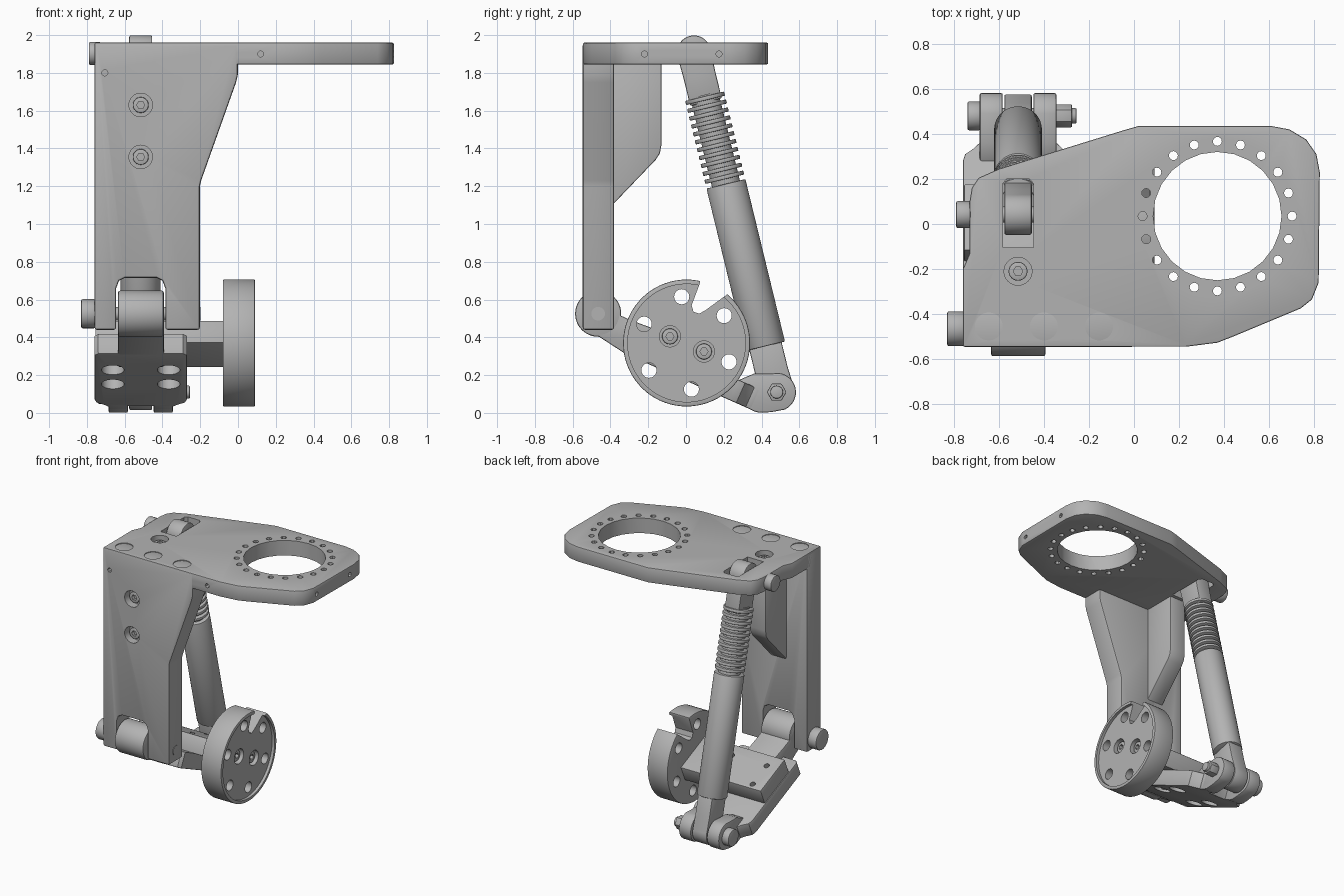
import bpy, bmesh
from math import sin, cos, pi, radians
from mathutils import Matrix, Vector

if "Cube" in bpy.data.objects:
    bpy.data.objects.remove(bpy.data.objects["Cube"])

grey = bpy.data.materials.new("machined_grey")
grey.use_nodes = True
grey.diffuse_color = (0.45, 0.45, 0.45, 1)
grey.node_tree.nodes["Principled BSDF"].inputs["Base Color"].default_value = grey.diffuse_color

# Helpers ------------------------------------------------------------------
def place(axis, p, d):
    return Vector({"x": (d, *p), "y": (p[0], d, p[1]), "z": (*p, d)}[axis])

def add_prism(bm, axis, pts, lo, hi):
    a = [bm.verts.new(place(axis, p, lo)) for p in pts]
    b = [bm.verts.new(place(axis, p, hi)) for p in pts]
    n = len(pts)
    bm.faces.new(a)
    bm.faces.new(b[::-1])
    for i in range(n):
        j = (i + 1) % n
        bm.faces.new((a[i], b[i], b[j], a[j]))

def ring(c, r, n=32, start=0.0, sweep=2 * pi):
    return [(c[0] + r * cos(start + sweep * i / n), c[1] + r * sin(start + sweep * i / n)) for i in range(n)]

def make(name, solids, matrix=None, bevel=0.0, cuts=()):
    """Build an object from prisms (axis, points, low, high), then bevel and cut it."""
    def build(label, parts):
        bm = bmesh.new()
        for s in parts:
            add_prism(bm, *s)
        bmesh.ops.recalc_face_normals(bm, faces=bm.faces)
        if matrix:
            bm.transform(matrix)
        me = bpy.data.meshes.new(label)
        bm.to_mesh(me)
        bm.free()
        ob = bpy.data.objects.new(label, me)
        bpy.context.collection.objects.link(ob)
        return ob
    ob = build(name, solids)
    if bevel:
        m = ob.modifiers.new("edge", "BEVEL")
        m.width, m.segments, m.limit_method, m.angle_limit = bevel, 2, "ANGLE", radians(50)
    cutters = []
    for i, group in enumerate(cuts):
        c = build(f"{name}_cutter_{i}", group)
        c.hide_render = True
        m = ob.modifiers.new("cut", "BOOLEAN")
        m.object, m.operation, m.solver = c, "DIFFERENCE", "EXACT"
        cutters.append(c)
    if ob.modifiers:
        bpy.context.view_layer.update()
        dg = bpy.context.evaluated_depsgraph_get()
        me = bpy.data.meshes.new_from_object(ob.evaluated_get(dg))
        ob.modifiers.clear()
        ob.data = me
        for c in cutters:
            bpy.data.objects.remove(c)
    ob.data.materials.clear()
    ob.data.materials.append(grey)
    bpy.ops.object.select_all(action="DESELECT")
    ob.select_set(True)
    bpy.context.view_layer.objects.active = ob
    bpy.ops.object.shade_smooth_by_angle(angle=radians(30))
    return ob

def cyl(name, axis, c, r, lo, hi, n=32, bevel=0.0, cuts=()):
    return make(name, [(axis, ring(c, r, n), lo, hi)], bevel=bevel, cuts=cuts)

def screw(name, axis, c, lo, hi, outer, r=0.042):
    """Cap screw with a hex socket on the side of the depth value outer."""
    s = 1 if outer == hi else -1
    ends = sorted((outer - s * 0.025, outer + s * 0.02))
    cyl(name, axis, c, r, lo, hi, 24, 0.006, [[(axis, ring(c, 0.021, 6), *ends)]])

MID = -0.515                                   # centre line of the linkage

# Top plate with ring flange -----------------------------------------------
flange = (0.37, 0.035)
outline = [(-0.76, -0.545), (0.23, -0.545), (0.37, -0.527), (0.44, -0.5), (0.74, -0.375), (0.79, -0.335),
           (0.82, -0.26), (0.825, 0.23), (0.81, 0.31), (0.765, 0.375), (0.69, 0.42), (0.61, 0.435),
           (0.02, 0.435), (-0.05, 0.415), (-0.6, 0.245), (-0.69, 0.205), (-0.72, 0.16), (-0.73, 0.1),
           (-0.73, -0.13), (-0.76, -0.2)]
top_screws = [(MID, -0.21), (-0.645, -0.455), (-0.4, -0.455), (-0.155, -0.455)]
slot = [(-0.582, -0.105), (-0.447, -0.105), (-0.447, 0.18), (-0.465, 0.2), (-0.565, 0.2), (-0.582, 0.18)]
holes = [("z", ring(flange, 0.285, 24), 1.7, 2.1), ("z", slot, 1.7, 2.1)]
holes += [("z", ring(c, 0.02, 12), 1.7, 2.1) for c in ring(flange, 0.332, 20)]
holes += [("z", ring(c, 0.062), 1.9, 2.1) for c in top_screws]
holes += [("x", ring((y, 1.9), 0.016, 12), 0.76, 0.9) for y in (-0.22, 0.175)]
holes += [("y", ring((0.12, 1.9), 0.016, 12), -0.6, -0.5)]
make("top_plate", [("z", outline, 1.845, 1.96)], bevel=0.007, cuts=[holes])
for i, c in enumerate(top_screws):
    screw(f"top_screw_{i}", "z", c, 1.88, 1.935, 1.935)

# Front upright with forked foot -------------------------------------------
front = [(-0.76, 1.955), (-0.001, 1.955), (-0.001, 1.79), (-0.01, 1.75), (-0.195, 1.23), (-0.202, 1.2),
         (-0.202, 0.44), (-0.385, 0.44), (-0.385, 0.66), (-0.4, 0.7), (-0.43, 0.715), (-0.6, 0.715),
         (-0.63, 0.7), (-0.645, 0.66), (-0.645, 0.44), (-0.76, 0.44)]
front_screws = [(MID, 1.63), (MID, 1.355)]
holes = [("y", ring(c, 0.062), -0.7, -0.485) for c in front_screws]
holes.append(("y", ring((-0.705, 1.8), 0.016, 12), -0.7, -0.5))
make("front_upright", [("y", front, -0.547, -0.38)], bevel=0.012, cuts=[holes])
for i, c in enumerate(front_screws):
    screw(f"front_screw_{i}", "y", c, -0.52, -0.46, -0.52)
make("stiffening_rib", [("x", [(-0.39, 1.1), (-0.16, 1.34), (-0.138, 1.375), (-0.13, 1.42), (-0.13, 1.85),
                               (-0.39, 1.85)], MID - 0.068, MID + 0.068)], bevel=0.008)

# Front hinge ---------------------------------------------------------------
hub = (-0.465, 0.525)
cyl("hinge_knuckle", "x", hub, 0.122, -0.635, -0.393, 48, 0.01)
cyl("hinge_pin", "x", hub, 0.036, -0.78, -0.198)
cyl("hinge_bolt_head", "x", (-0.465, 0.525), 0.077, -0.83, -0.755, 32, 0.008)
make("hinge_arm", [("x", [(-0.515, 0.416), (-0.46, 0.403), (-0.32, 0.312), (-0.1, 0.24), (-0.1, 0.42),
                          (-0.29, 0.49), (-0.345, 0.515), (-0.38, 0.6), (-0.465, 0.6)], -0.635, -0.393)], bevel=0.008)

# Sloping carrier: slab, cross bar, fork -----------------------------------
tilt = Matrix.Translation((0, 0.005, 0.365)) @ Matrix.Rotation(radians(-24), 4, "X")
half = [(0.225, -0.275), (0.245, -0.255), (0.245, 0.33), (0.235, 0.365), (0.2, 0.39), (0.17, 0.42),
        (0.17, 0.455), (0.07, 0.455), (0.07, 0.41)]
slab = [(MID + x, u) for x, u in half] + [(MID - x, u) for x, u in reversed(half)]
spots = [(MID + s * 0.148, u) for s in (-1, 1) for u in (-0.065, 0.12)]
make("carrier_slab", [("z", slab, -0.18, -0.062)], tilt, 0.008, [[("z", ring(c, 0.06), -0.3, -0.1) for c in spots]])
make("cross_bar", [("z", [(-0.755, -0.16), (-0.075, -0.16), (-0.075, 0.16), (-0.755, 0.16)], -0.064, 0.063)],
     tilt, 0.006, [[("z", ring(c, 0.02, 16), 0.02, 0.2) for c in spots]])
eye = (0.48, 0.11)
cheek = [(0.26, 0.06), (0.36, 0.008), (0.39, 0.001), (0.45, 0.004)] \
    + ring(eye, 0.102, 14, radians(-65), radians(160)) + [(0.44, 0.208), (0.36, 0.208), (0.27, 0.17)]
for side, s in (("left", 1), ("right", -1)):
    lo, hi = sorted((MID + s * 0.068, MID + s * 0.17))
    make(f"fork_cheek_{side}", [("x", cheek, lo, hi)], bevel=0.008)
cyl("fork_bolt_head", "x", eye, 0.064, -0.74, -0.68, 32, 0.008)
cyl("fork_pin", "x", eye, 0.034, -0.7, -0.255, 24, 0.005)
cyl("fork_nut", "x", eye, 0.052, -0.35, -0.275, 6, 0.005)

# Round end disc with notch -------------------------------------------------
hub = (0.003, 0.37)
notch = [(0.075, 0.74), (0.075, 0.69), (0.03, 0.57), (0.04, 0.535), (0.07, 0.525), (0.105, 0.545),
         (0.235, 0.64), (0.3, 0.7)]
disc_screws = [(-0.085, 0.405), (0.095, 0.325)]
holes = [("x", ring(c, 0.04, 20), -0.2, 0.2) for c in ring(hub, 0.246, 6, radians(36))]
holes += [("x", ring(c, 0.056, 24), 0.02, 0.2) for c in disc_screws]
make("end_disc", [("x", ring(hub, 0.336, 72), -0.08, 0.09)], bevel=0.006,
     cuts=[[("x", ring(hub, 0.312, 72), 0.068, 0.2)], [("x", notch, -0.2, 0.2)], holes])
for i, c in enumerate(disc_screws):
    screw(f"disc_screw_{i}", "x", c, 0.0, 0.05, 0.05)

# Sloping strut, built upright along its axis and then leaned --------------
low, high = Vector((MID, *eye)), Vector((MID, 0.042, 1.908))
span = (high - low).length
lean = Matrix.Translation(low) @ (high - low).to_track_quat("Z", "Y").to_matrix().to_4x4()
def tongue(name, end, r, stop, width):
    d = 1 if stop > end else -1
    arc = ring((0, end), r, 24, 0 if d < 0 else pi, pi) + [(-r * d * -1 if d < 0 else r, end)]
    arc = [(r * cos(pi * i / 24), end - d * r * sin(pi * i / 24)) for i in range(25)]
    arc += [(-width, end + d * 0.12), (-width, stop), (width, stop), (width, end + d * 0.12)]
    tilted = [("x", arc, -0.061, 0.061)]
    make(name, tilted, lean, 0.008)
tongue("strut_lower_eye", 0, 0.095, 0.28, 0.088)
tongue("strut_upper_eye", span, 0.09, 1.58, 0.086)
make("strut_tube", [("z", ring((0, 0), 0.106, 48), 0.25, 1.135)], lean, 0.006)
make("strut_core", [("z", ring((0, 0), 0.076), 1.1, 1.62)], lean)
pitch = 0.043
make("strut_spring_coils", [("z", ring((0, 0), 0.106, 40), z, z + 0.022)
                            for z in (1.16 + pitch * i for i in range(11))], lean, 0.004)

# Upper strut pin -----------------------------------------------------------
top = (0.042, 1.903)
cyl("upper_pin", "x", top, 0.035, -0.75, -0.42)
cyl("upper_bolt_head", "x", top, 0.06, -0.79, -0.725, 32, 0.008)
